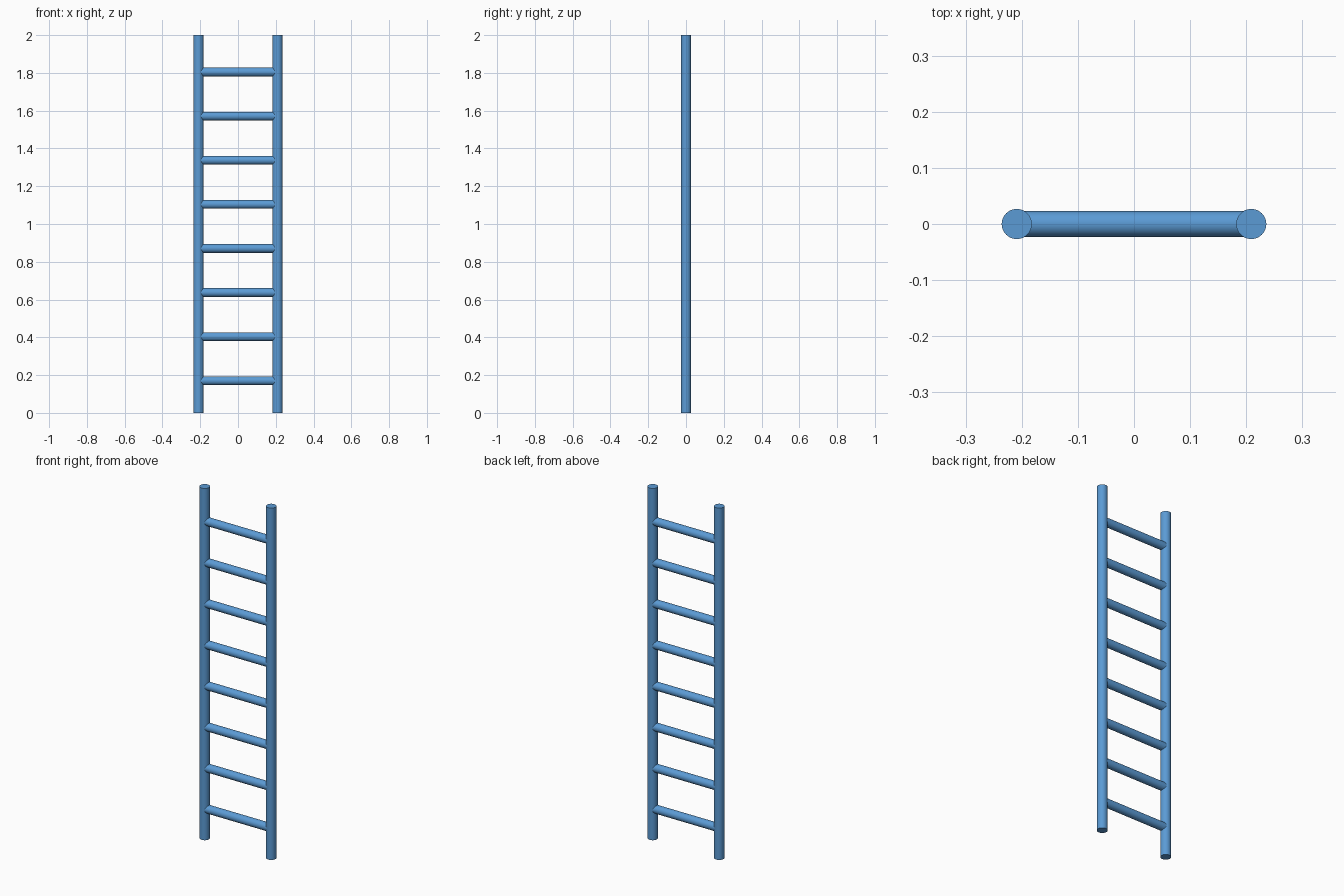
import bpy
import math

cube = bpy.data.objects.get("Cube")
if cube:
    bpy.data.objects.remove(cube, do_unlink=True)

HEIGHT = 2.0
RAIL_X, RAIL_RADIUS = 0.209, 0.0268
RUNG_RADIUS, RUNG_COUNT = 0.0232, 8
FIRST_RUNG, RUNG_STEP = 0.17, 0.2335

# Single painted finish
blue = bpy.data.materials.new("mid_blue")
blue.use_nodes = True
color = (0.105, 0.328, 0.665, 1.0)
blue.diffuse_color = color
blue.node_tree.nodes["Principled BSDF"].inputs["Base Color"].default_value = color


def add_tube(name, radius, length, location, rotation=(0, 0, 0)):
    bpy.ops.mesh.primitive_cylinder_add(
        vertices=48, radius=radius, depth=length, location=location, rotation=rotation)
    tube = bpy.context.object
    tube.name = name
    tube.data.materials.append(blue)
    bpy.ops.object.shade_smooth_by_angle(angle=math.radians(30))
    return tube


# Two upright rails
for side, name in ((1, "left_rail"), (-1, "right_rail")):
    add_tube(name, RAIL_RADIUS, HEIGHT, (side * RAIL_X, 0, HEIGHT / 2))

# Evenly spaced rungs, ending inside the rails
for i in range(RUNG_COUNT):
    add_tube(f"rung_{i + 1}", RUNG_RADIUS, 2 * RAIL_X,
             (0, 0, FIRST_RUNG + i * RUNG_STEP), (0, math.pi / 2, 0))
